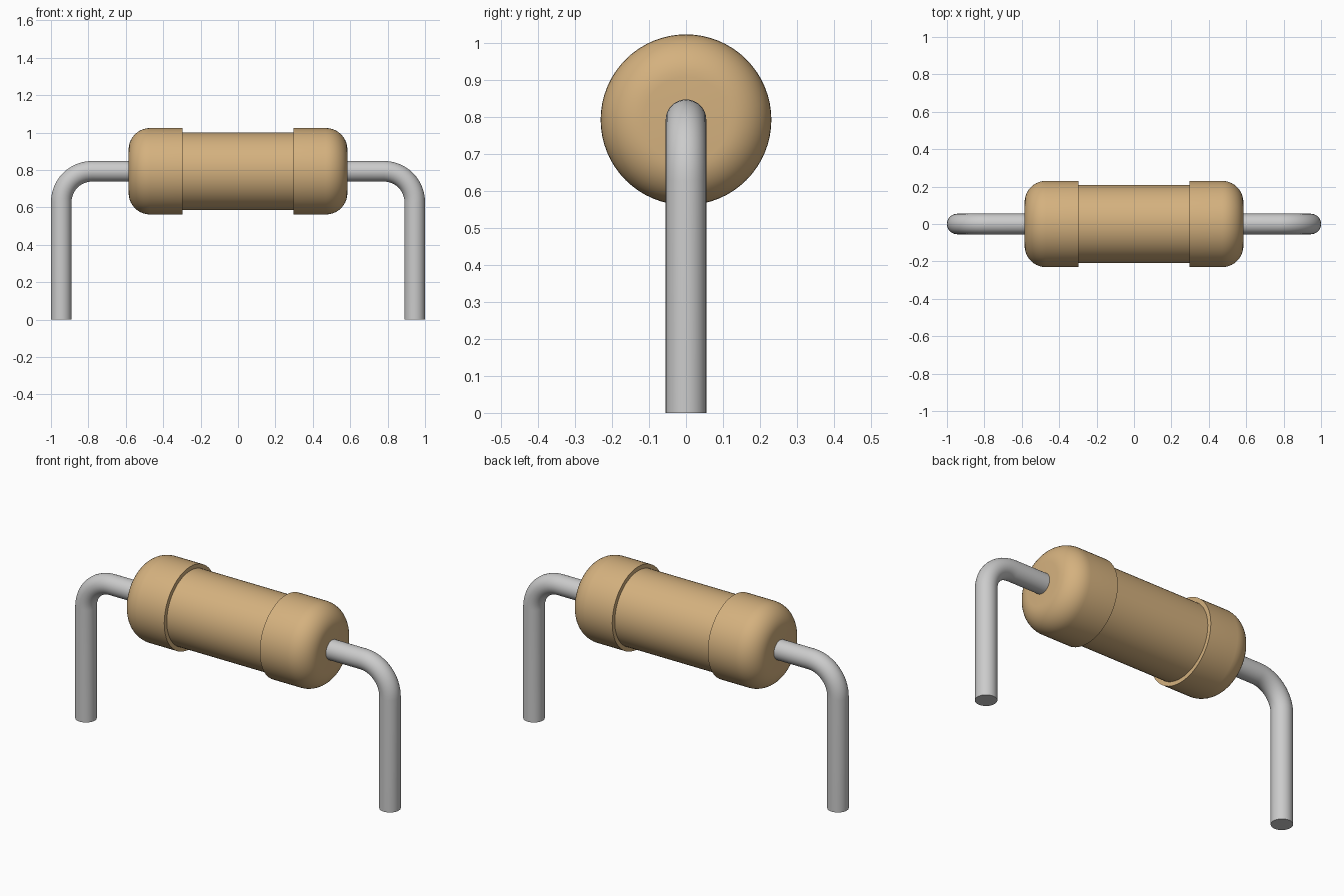
import bpy, bmesh
from math import pi, sin, cos, radians
from mathutils import Vector

if "Cube" in bpy.data.objects:
    bpy.data.objects.remove(bpy.data.objects["Cube"])

AXIS_Z = 0.793      # height of the body axis
WIRE_R = 0.055


def loft(name, rings, sides, colour=None):
    """Skin circles given as (x, z, heading angle in the xz plane, radius)."""
    bm = bmesh.new()
    loops = []
    for x, z, t, r in rings:
        up = Vector((-sin(t), 0, cos(t)))
        side = Vector((0, 1, 0))
        loops.append([bm.verts.new(Vector((x, 0, z)) + r * (cos(a) * side + sin(a) * up))
                      for a in (2 * pi * i / sides for i in range(sides))])
    for a, b in zip(loops, loops[1:]):
        for i in range(sides):
            j = (i + 1) % sides
            bm.faces.new((a[i], a[j], b[j], b[i]))
    bm.faces.new(loops[0])
    bm.faces.new(loops[-1])
    bmesh.ops.recalc_face_normals(bm, faces=bm.faces)
    mesh = bpy.data.meshes.new(name)
    bm.to_mesh(mesh)
    bm.free()
    obj = bpy.data.objects.new(name, mesh)
    bpy.context.collection.objects.link(obj)
    if colour:
        mat = bpy.data.materials.new(name + "_colour")
        mat.diffuse_color = colour
        mat.use_nodes = True
        mat.node_tree.nodes["Principled BSDF"].inputs["Base Color"].default_value = mat.diffuse_color
        mesh.materials.append(mat)
    bpy.ops.object.select_all(action='DESELECT')
    obj.select_set(True)
    bpy.context.view_layer.objects.active = obj
    bpy.ops.object.shade_smooth_by_angle(angle=radians(35))
    return obj


# Ceramic body: rounded end caps stepping down to a slimmer barrel
HALF, CAP_R, BARREL_R, ROUND, STEP_X = 0.585, 0.231, 0.208, 0.115, 0.297
right_half = [(STEP_X, BARREL_R), (STEP_X, CAP_R)]
for i in range(11):
    a = pi / 2 * (1 - i / 10)
    right_half.append((HALF - ROUND + ROUND * cos(a), CAP_R - ROUND + ROUND * sin(a)))
profile = [(-x, r) for x, r in reversed(right_half)] + right_half
loft("resistor_body", [(x, AXIS_Z, 0, r) for x, r in profile], 64, (0.66, 0.44, 0.21, 1))

# Bent wire lead: straight leg, quarter bend, then into the body; mirrored to the left
BEND = 0.165
leg_x = 1 - WIRE_R
path = [(leg_x, 0, pi / 2)]
for i in range(13):
    a = pi / 2 * i / 12
    path.append((leg_x - BEND + BEND * cos(a), AXIS_Z - BEND + BEND * sin(a), a + pi / 2))
path.append((HALF - 0.03, AXIS_Z, pi))
lead = loft("wire_leads", [(x, z, t, WIRE_R) for x, z, t in path], 32)
lead.modifiers.new("mirror", 'MIRROR').use_axis = (True, False, False)
